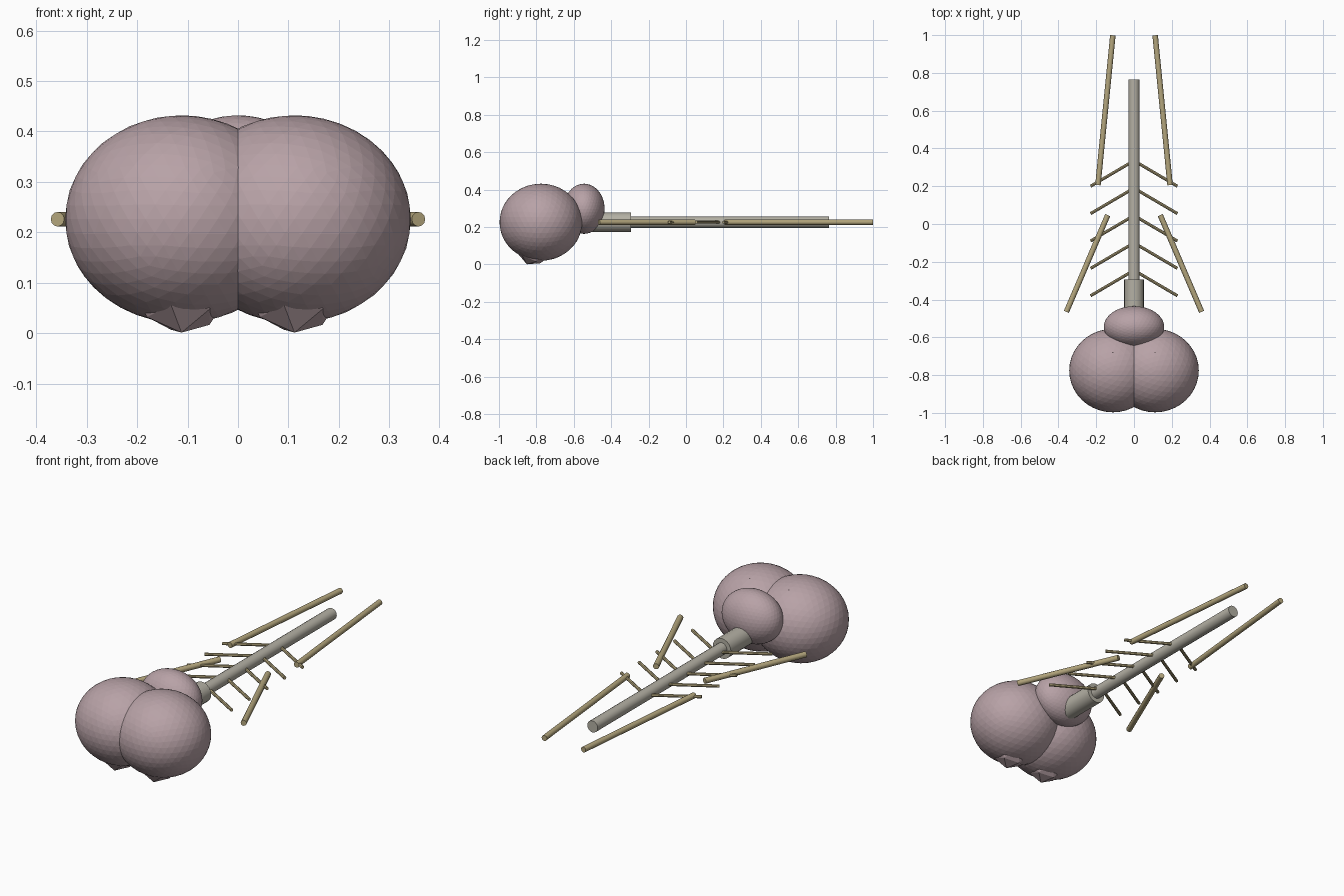
import bpy, math
from mathutils import Vector

if "Cube" in bpy.data.objects:
    bpy.data.objects.remove(bpy.data.objects["Cube"])


def material(name, rgb):
    m = bpy.data.materials.new(name)
    m.diffuse_color = (*rgb, 1)
    m.use_nodes = True
    m.node_tree.nodes["Principled BSDF"].inputs["Base Color"].default_value = m.diffuse_color
    return m


BRAIN = material("mauve_tissue", (0.479, 0.361, 0.385))
CORD = material("grey_cord", (0.456, 0.434, 0.371))
NERVE = material("tan_nerve", (0.456, 0.381, 0.205))
AXIS_Z = 0.226


def ellipsoid(name, center, radii, subdivisions, tilt=0.0):
    bpy.ops.mesh.primitive_ico_sphere_add(subdivisions=subdivisions, radius=1,
                                          location=center, rotation=(tilt, 0, 0))
    o = bpy.context.object
    o.name = name
    o.scale = radii
    o.data.materials.append(BRAIN)
    return o


def rod(name, a, b, radius, sides, mat):
    a, b = Vector((*a, AXIS_Z)), Vector((*b, AXIS_Z))
    d = b - a
    bpy.ops.mesh.primitive_cylinder_add(vertices=sides, radius=radius, depth=d.length,
                                        location=(a + b) / 2)
    o = bpy.context.object
    o.name = name
    o.rotation_euler = d.to_track_quat('Z', 'Y').to_euler()
    o.data.materials.append(mat)
    bpy.ops.object.shade_smooth_by_angle(angle=math.radians(40))
    return o


# Cerebellum, brain stem and spinal cord
ellipsoid("cerebellum", (0, -0.545, 0.298), (0.16, 0.11, 0.134), 4)
rod("brain_stem", (0, -0.55), (0, -0.293), 0.052, 20, CORD)
rod("spinal_cord", (0, -0.33), (0, 0.765), 0.03, 16, CORD)

for side, s in (("left", -1), ("right", 1)):
    # Hemisphere with a tilted low-poly lobe poking out below
    ellipsoid(side + "_hemisphere", (s * 0.112, -0.776, AXIS_Z), (0.231, 0.221, 0.206), 4)
    ellipsoid(side + "_temporal_lobe", (s * 0.112, -0.765, 0.207), (0.13, 0.13, 0.223), 2,
              math.radians(-22.6))
    # Paired spinal nerves
    for i in range(5):
        y = 0.2 - 0.145 * i
        rod(f"{side}_spinal_nerve_{i + 1}", (0, y + 0.135), (s * 0.23, y), 0.008, 8, NERVE)
    # Long limb nerves
    rod(side + "_arm_nerve", (s * 0.139, 0.047), (s * 0.358, -0.465), 0.0145, 12, NERVE)
    rod(side + "_leg_nerve", (s * 0.191, 0.206), (s * 0.112, 0.999), 0.0145, 12, NERVE)
